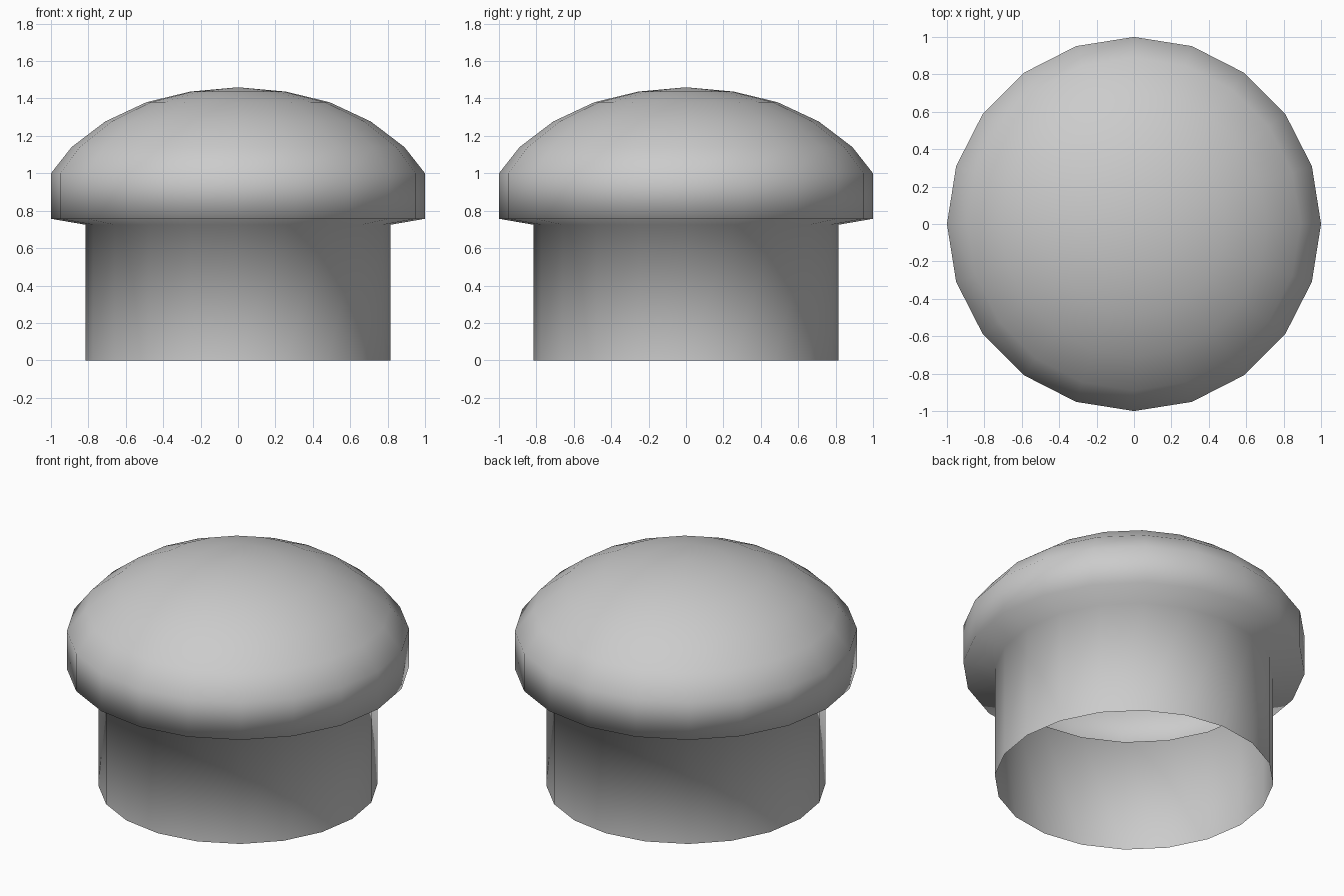
import bpy, bmesh, math

if "Cube" in bpy.data.objects:
    bpy.data.objects.remove(bpy.data.objects["Cube"])

SIDES = 20
# Half profile (radius, height): open stem, sloped underside, rim, dome
PROFILE = [(0.815, 0.0), (0.815, 0.725), (1.0, 0.757), (1.0, 1.0),
           (0.89, 1.14), (0.71, 1.277), (0.49, 1.38), (0.255, 1.437)]
TOP = 1.46

bm = bmesh.new()

# Rings of the turned body
rings = []
for r, z in PROFILE:
    rings.append([bm.verts.new((r * math.cos(2 * math.pi * i / SIDES),
                                r * math.sin(2 * math.pi * i / SIDES), z))
                  for i in range(SIDES)])

# Walls between rings; the bottom stays open
for low, high in zip(rings, rings[1:]):
    for i in range(SIDES):
        j = (i + 1) % SIDES
        bm.faces.new((low[i], low[j], high[j], high[i]))

# Dome crown
pole = bm.verts.new((0, 0, TOP))
for i in range(SIDES):
    bm.faces.new((rings[-1][i], rings[-1][(i + 1) % SIDES], pole))

for f in bm.faces:
    f.smooth = True

mesh = bpy.data.meshes.new("domed_cap_with_stem")
bm.to_mesh(mesh)
bm.free()
bpy.context.collection.objects.link(bpy.data.objects.new("domed_cap_with_stem", mesh))
